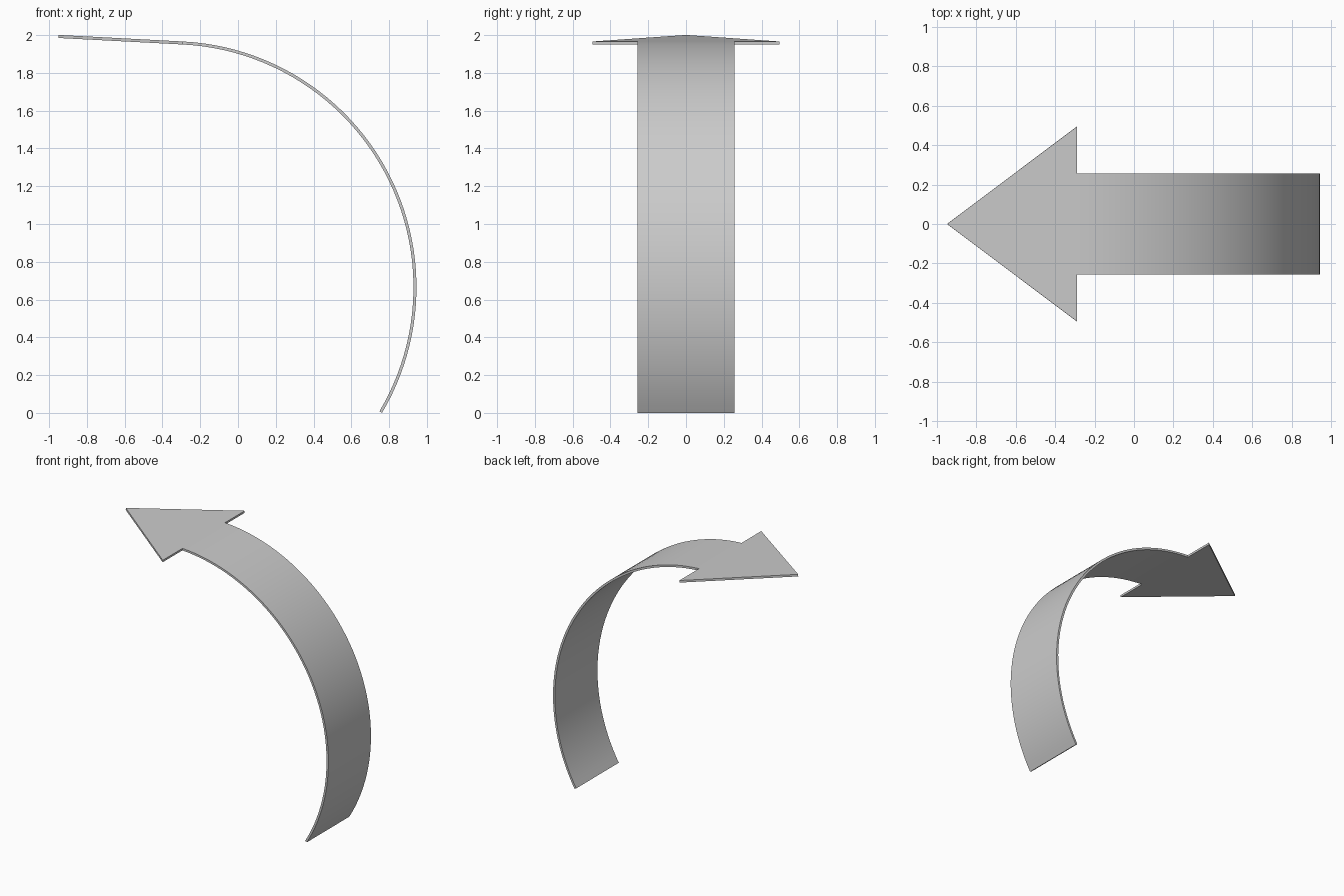
import bpy, bmesh
from math import sin, cos, radians

if "Cube" in bpy.data.objects:
    bpy.data.objects.remove(bpy.data.objects["Cube"])

# Arc in the XZ plane (outer surface) and ribbon sizes
CX, CZ, R = -0.358, 0.665, 1.303
START, END, STEPS = radians(-30.69), radians(87), 48
HALF_W, HEAD_HALF, HEAD_LEN, THICK = 0.257, 0.495, 0.66, 0.016

bm = bmesh.new()

# Curved shaft
rows = []
for i in range(STEPS + 1):
    a = START + (END - START) * i / STEPS
    x, z = CX + R * cos(a), CZ + R * sin(a)
    rows.append([bm.verts.new((x, y, z)) for y in (-HALF_W, HALF_W)])
for (l0, r0), (l1, r1) in zip(rows, rows[1:]):
    bm.faces.new((l0, r0, r1, l1))

# Flat arrow head, tangent to the end of the arc
left, right = rows[-1]
bx, bz = left.co.x, left.co.z
barb_l = bm.verts.new((bx, -HEAD_HALF, bz))
barb_r = bm.verts.new((bx, HEAD_HALF, bz))
tip = bm.verts.new((bx - HEAD_LEN * sin(END), 0, bz + HEAD_LEN * cos(END)))
bm.faces.new((barb_l, left, right, barb_r, tip))

mesh = bpy.data.meshes.new("curved_arrow")
bm.to_mesh(mesh)
bm.free()
arrow = bpy.data.objects.new("curved_arrow", mesh)
bpy.context.collection.objects.link(arrow)
bpy.context.view_layer.objects.active = arrow
arrow.select_set(True)

# Sheet thickness, towards the inside of the curve
mod = arrow.modifiers.new("thickness", 'SOLIDIFY')
mod.thickness = THICK
mod.offset = -1
bpy.ops.object.modifier_apply(modifier=mod.name)
bpy.ops.object.shade_smooth_by_angle(angle=radians(30))
